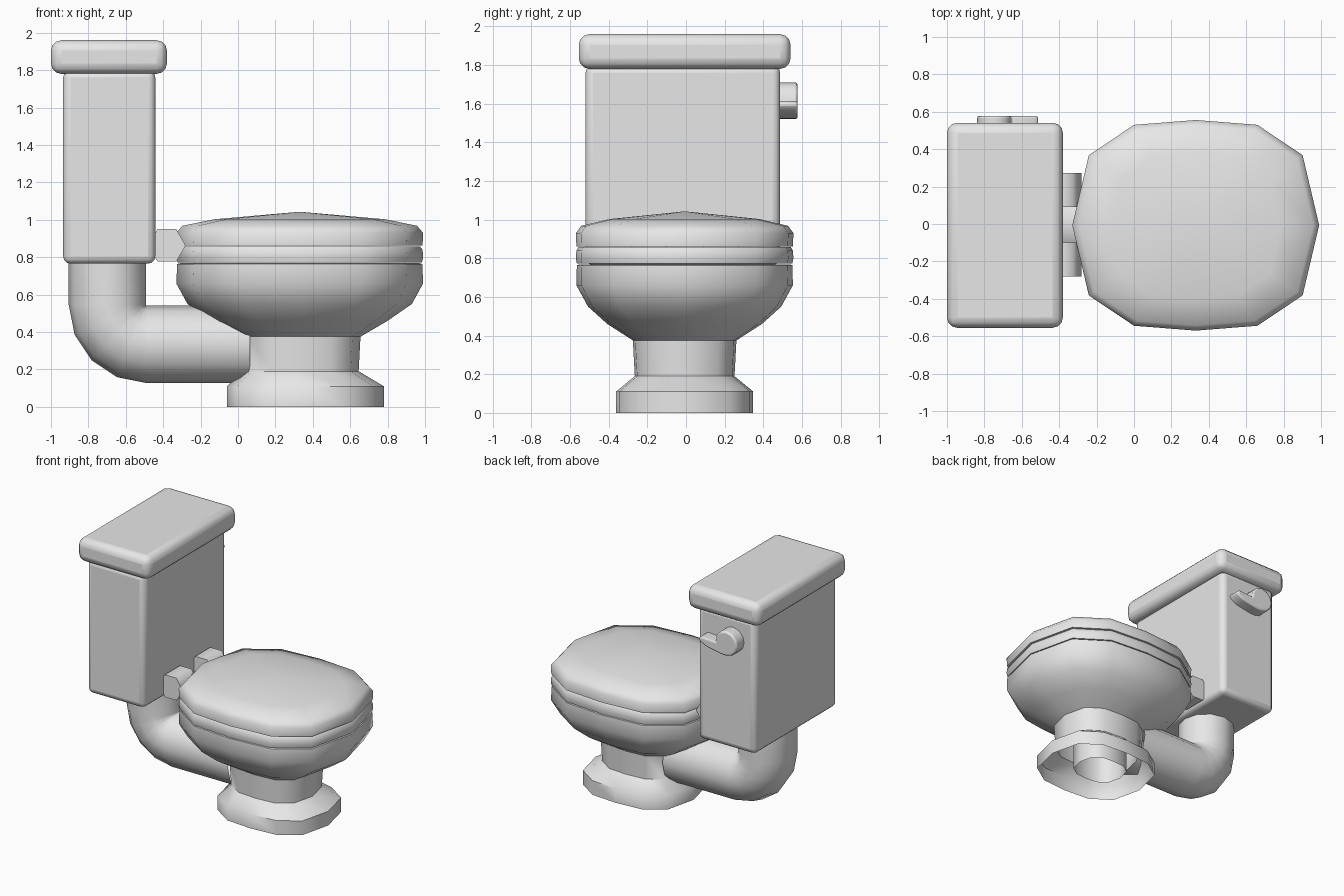
import bpy, bmesh, math
from mathutils import Vector

if "Cube" in bpy.data.objects:
    bpy.data.objects.remove(bpy.data.objects["Cube"])

mat = bpy.data.materials.new("white ceramic")
mat.diffuse_color = (0.8, 0.8, 0.8, 1)
mat.use_nodes = True
mat.node_tree.nodes["Principled BSDF"].inputs["Base Color"].default_value = mat.diffuse_color
CY = -0.007  # centre line of the fixture


def finish(name, bm, angle=50, bevel=0, segs=3):
    bmesh.ops.recalc_face_normals(bm, faces=bm.faces[:])
    me = bpy.data.meshes.new(name)
    bm.to_mesh(me)
    bm.free()
    ob = bpy.data.objects.new(name, me)
    bpy.context.collection.objects.link(ob)
    me.materials.append(mat)
    if bevel:
        m = ob.modifiers.new("round", 'BEVEL')
        m.width, m.segments, m.limit_method = bevel, segs, 'ANGLE'
        m.angle_limit = math.radians(40)
    bpy.ops.object.select_all(action='DESELECT')
    ob.select_set(True)
    bpy.context.view_layer.objects.active = ob
    bpy.ops.object.shade_smooth_by_angle(angle=math.radians(angle))
    return ob


def loft(name, rings, cap_start=False, cap_end=False, angle=50):
    bm = bmesh.new()
    vs = [[bm.verts.new(p) for p in r] for r in rings]
    n = len(vs[0])
    for a, b in zip(vs, vs[1:]):
        for i in range(n):
            j = (i + 1) % n
            bm.faces.new((a[i], a[j], b[j], b[i]))
    for ring, cap in ((vs[0], cap_start), (vs[-1], cap_end)):
        if cap:
            c = sum((v.co for v in ring), Vector()) / n
            if cap is not True:
                c.z = cap
            c = bm.verts.new(c)
            for i in range(n):
                bm.faces.new((ring[i], ring[(i + 1) % n], c))
    return finish(name, bm, angle)


def oval(z, rx, ry, cx=0.33):
    # squarish twelve-sided ring
    side = (0, 0.666, 0.954, 1, 0.954, 0.666)
    wid = side + tuple(-s for s in side)
    return [(cx + rx * math.cos(math.pi * i / 6), CY + ry * wid[i], z) for i in range(12)]


def scaled(profile):
    return [oval(z, 0.66 * s, 0.563 * s) for z, s in profile]


def box(name, x0, x1, y0, y1, z0, z1, bevel):
    bm = bmesh.new()
    bmesh.ops.create_cube(bm, size=1)
    for v in bm.verts:
        v.co = ((x0 + x1) / 2 + v.co.x * (x1 - x0), (y0 + y1) / 2 + v.co.y * (y1 - y0),
                (z0 + z1) / 2 + v.co.z * (z1 - z0))
    return finish(name, bm, bevel=bevel)


def extrude_y(name, outline, y0, y1, bevel=0, angle=50):
    bm = bmesh.new()
    f = bm.faces.new([bm.verts.new((x, y0, z)) for x, z in outline])
    r = bmesh.ops.extrude_face_region(bm, geom=[f])
    for v in r["geom"]:
        if isinstance(v, bmesh.types.BMVert):
            v.co.y = y1
    return finish(name, bm, angle, bevel, 2)


# Tank and its lid
box("tank", -0.935, -0.442, -0.52, 0.487, 0.765, 1.80, 0.04)
box("tank_lid", -1.0, -0.38, -0.555, 0.541, 1.78, 1.96, 0.055)

# Flush handle: disc with a lever growing from its lower half
disc = [(-0.745 + 0.095 * math.cos(math.radians(a)), 1.615 + 0.095 * math.sin(math.radians(a)))
        for a in range(30, 271, 30)]
lever = [(-0.70, 1.523), (-0.58, 1.545), (-0.525, 1.57), (-0.508, 1.598), (-0.53, 1.614), (-0.655, 1.606)]
extrude_y("flush_handle", disc + lever, 0.47, 0.578, 0.012)

# Hinges between tank and seat
hexagon = [(-0.38 + 0.1 * math.cos(math.pi * i / 3), 0.863 + 0.1 * math.sin(math.pi * i / 3))
           for i in range(6)]
for side, y in (("left", -0.19), ("right", 0.182)):
    extrude_y("hinge_" + side, hexagon, y - 0.092, y + 0.092, angle=65)

# Domed seat cover, seat ring
loft("seat_cover", scaled([(0.862, 0.95), (0.862, 0.995), (0.93, 1), (0.968, 0.95), (1.003, 0.69)]),
     True, 1.043)
loft("seat", scaled([(0.772, 0.95), (0.772, 0.99), (0.80, 1), (0.84, 0.995), (0.858, 0.975)]), True, True)

# Bowl with neck and flared hollow foot
loft("bowl", [oval(0.768, 0.64, 0.545), oval(0.764, 0.655, 0.558), oval(0.66, 0.66, 0.56),
              oval(0.55, 0.60, 0.50), oval(0.46, 0.47, 0.40), oval(0.375, 0.32, 0.268, 0.335),
              oval(0.19, 0.31, 0.258, 0.335), oval(0.11, 0.42, 0.355, 0.36),
              oval(0.0, 0.42, 0.355, 0.36)], True)

# Drain tube inside the foot
loft("drain_tube", [oval(z, 0.19, 0.16, 0.32) for z in (0.03, 0.45)])

# Elbow pipe: a circle swept around a pivot from the tank to the neck
R, PX, PZ = 0.207, -0.487, 0.545


def pipe_ring(deg, dx=0, dz=0):
    a = math.radians(deg)
    ring = []
    for i in range(12):
        t = math.pi * i / 6
        d = R * 1.02 + R * math.cos(t)
        ring.append((PX - d * math.cos(a) + dx, CY + R * math.sin(t), PZ - d * math.sin(a) + dz))
    return ring


loft("pipe", [pipe_ring(0, dz=0.24)] + [pipe_ring(a) for a in (0, 22.5, 45, 67.5, 90)]
     + [pipe_ring(90, dx=0.55)])
